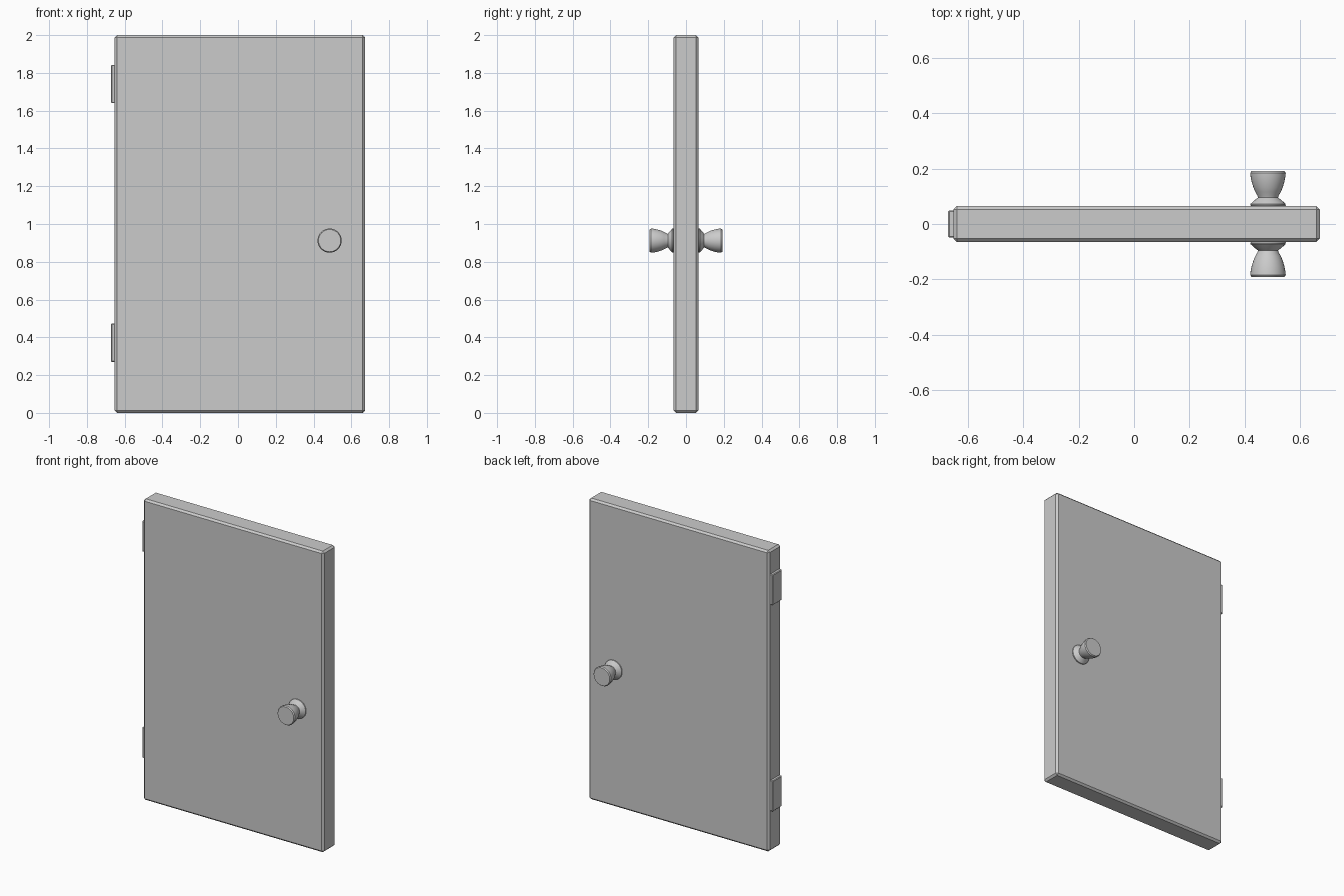
import bpy, bmesh, math

if "Cube" in bpy.data.objects:
    bpy.data.objects.remove(bpy.data.objects["Cube"])


def box(name, lo, hi, bevel):
    """Axis-aligned box with chamfered edges."""
    bm = bmesh.new()
    bmesh.ops.create_cube(bm, size=1)
    for v in bm.verts:
        for i in range(3):
            v.co[i] = (lo[i] + hi[i]) / 2 + v.co[i] * (hi[i] - lo[i])
    bmesh.ops.bevel(bm, geom=bm.edges[:], offset=bevel, segments=1,
                    affect='EDGES', profile=0.5)
    return make_object(name, bm)


def make_object(name, bm):
    bmesh.ops.recalc_face_normals(bm, faces=bm.faces[:])
    mesh = bpy.data.meshes.new(name)
    bm.to_mesh(mesh)
    bm.free()
    ob = bpy.data.objects.new(name, mesh)
    bpy.context.collection.objects.link(ob)
    return ob


def knob(name, side, sides=32):
    """Lathe the knob profile (radius, distance from door centre) around y."""
    profile = [(0.060, 0.062), (0.064, 0.068), (0.063, 0.073), (0.050, 0.085),
               (0.036, 0.096), (0.038, 0.102), (0.046, 0.116), (0.053, 0.132),
               (0.059, 0.152), (0.063, 0.172), (0.064, 0.185), (0.059, 0.192)]
    bm = bmesh.new()
    rings = []
    for r, d in profile:
        rings.append([bm.verts.new((0.485 + r * math.cos(a), side * d, 0.912 + r * math.sin(a)))
                      for a in (2 * math.pi * i / sides for i in range(sides))])
    for a, b in zip(rings, rings[1:]):
        for i in range(sides):
            j = (i + 1) % sides
            bm.faces.new((a[i], a[j], b[j], b[i]))
    bm.faces.new(rings[0])
    bm.faces.new(rings[-1])
    ob = make_object(name, bm)
    bpy.ops.object.select_all(action='DESELECT')
    ob.select_set(True)
    bpy.context.view_layer.objects.active = ob
    bpy.ops.object.shade_smooth_by_angle(angle=math.radians(35))


# Door slab
box("door_panel", (-0.653, -0.065, 0), (0.672, 0.065, 2), 0.012)

# Hinge plates on the left edge
for name, z in (("lower_hinge", 0.27), ("upper_hinge", 1.64)):
    box(name, (-0.672, -0.049, z), (-0.645, 0.049, z + 0.203), 0.004)

# Knobs on both faces
knob("front_knob", -1)
knob("back_knob", 1)
